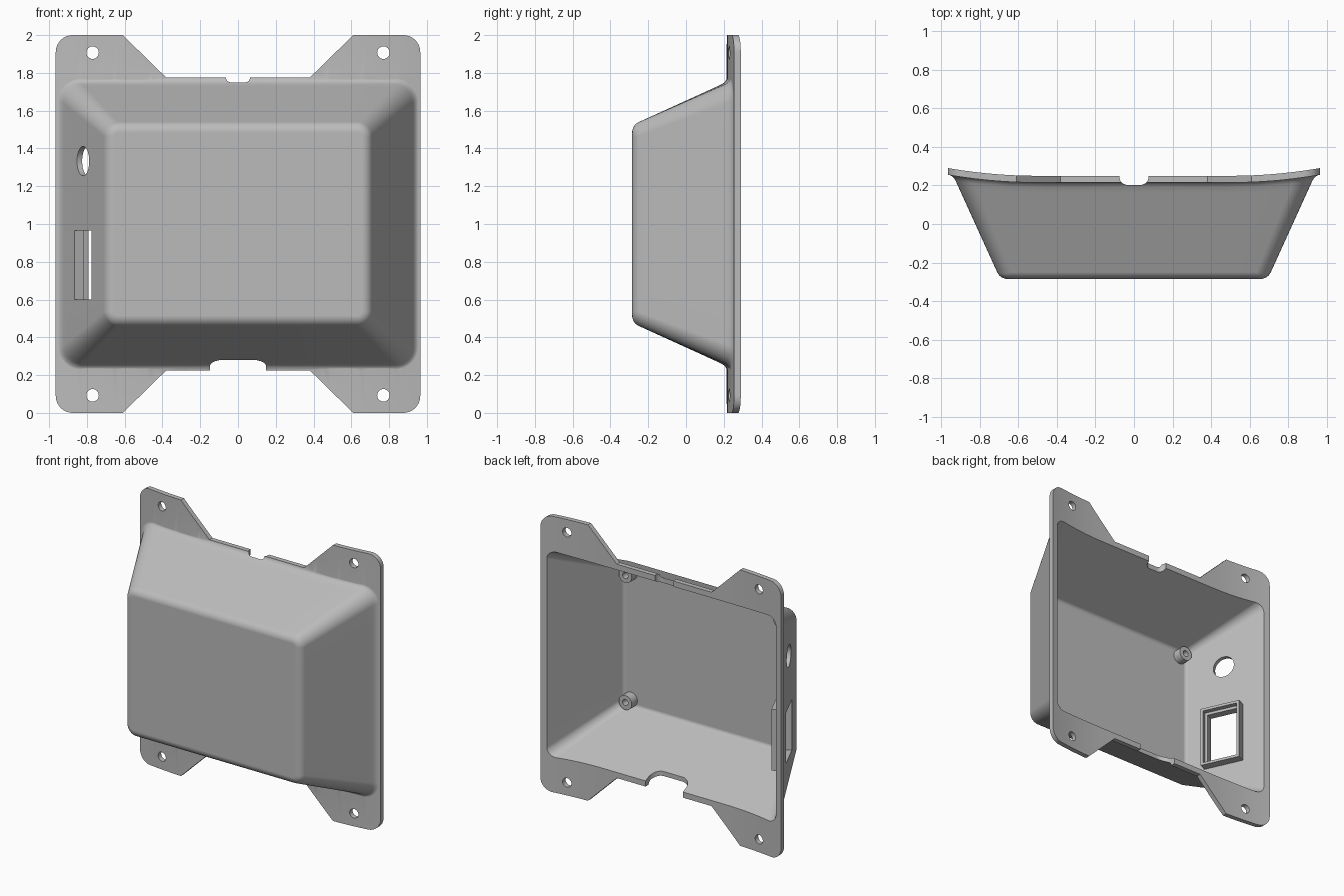
import bpy, bmesh, math
from mathutils import Vector

cube = bpy.data.objects.get("Cube")
if cube:
    bpy.data.objects.remove(cube)

grey = bpy.data.materials.new("plain grey")
grey.use_nodes = True
grey.diffuse_color = (0.5, 0.5, 0.5, 1)
grey.node_tree.nodes["Principled BSDF"].inputs["Base Color"].default_value = grey.diffuse_color

SLOPE = 0.455
TILT = math.atan(SLOPE)
MID = 1.0  # height of the housing centre


def loft(name, rings):
    """Closed solid through rings of equal point count."""
    bm = bmesh.new()
    loops = [[bm.verts.new(p) for p in ring] for ring in rings]
    n = len(loops[0])
    for a, b in zip(loops, loops[1:]):
        for i in range(n):
            bm.faces.new((a[i], a[(i + 1) % n], b[(i + 1) % n], b[i]))
    bm.faces.new(loops[0])
    bm.faces.new(loops[-1])
    bmesh.ops.recalc_face_normals(bm, faces=bm.faces)
    mesh = bpy.data.meshes.new(name)
    bm.to_mesh(mesh)
    bm.free()
    mesh.materials.append(grey)
    obj = bpy.data.objects.new(name, mesh)
    bpy.context.collection.objects.link(obj)
    return obj


def prism(name, pts, lo, hi, place):
    return loft(name, [[place(u, v, w) for u, v in pts] for w in (lo, hi)])


def boolean(obj, operation, tool):
    mod = obj.modifiers.new("cut", 'BOOLEAN')
    mod.operation, mod.solver, mod.object = operation, 'EXACT', tool
    deps = bpy.context.evaluated_depsgraph_get()
    mesh = bpy.data.meshes.new_from_object(obj.evaluated_get(deps))
    obj.modifiers.clear()
    obj.data = mesh
    bpy.data.objects.remove(tool)


def arc(cx, cy, r, start, sweep, n):
    return [(cx + r * math.cos(start + sweep * i / n),
             cy + r * math.sin(start + sweep * i / n)) for i in range(n + 1)]


def circle(cx, cy, r, n=32):
    return arc(cx, cy, r, 0, math.tau, n)[:-1]


def round_rect(hx, hz, r, n=8, fill=8):
    """Rounded rectangle with extra points on its straight sides."""
    pts = []
    for k, (sx, sz) in enumerate(((1, 1), (-1, 1), (-1, -1), (1, -1))):
        pts += arc(sx * (hx - r), sz * (hz - r), r, k * math.pi / 2, math.pi / 2, n)
    out = []
    for i, p in enumerate(pts):
        out.append(p)
        if i % (n + 1) == n:
            a, b = Vector(p), Vector(pts[(i + 1) % len(pts)])
            out += [tuple(a.lerp(b, j / (fill + 1))) for j in range(1, fill + 1)]
    return out


def bend(x):
    return 0.04 * (max(abs(x) - 0.5, 0) / 0.465) ** 2


def along_y(u, v, w):
    return (u, w, v)


def along_z(u, v, w):
    return (u, v, w)


def bowl(name, inset, r, ends):
    """Tapered tub with a rounded front; ends = (y, flare, bend weight)."""
    def half(y):
        return 0.535 + SLOPE * (y + 0.26) - inset / math.cos(TILT)
    yc = -0.285 + inset + r
    hc = half(yc - r * math.sin(TILT)) - r * math.cos(TILT)
    specs = []
    for i in range(9):
        phi = math.pi / 2 + (TILT - math.pi / 2) * i / 8
        specs.append((yc - r * math.sin(phi), hc + r * math.cos(phi),
                      0.02 + r * math.cos(phi), 0))
    specs += [(y, half(y) + f, 0.1 - inset + f, w) for y, f, w in ends]
    rings = []
    for y, h, rad, w in specs:
        rings.append([(x, y + w * bend(x), MID + z)
                      for x, z in round_rect(h + 0.17 + 0.014 * w, h, rad)])
    return loft(name, rings)


# Curved mounting flange sheet
xs = [-1.05 + 2.1 * i / 56 for i in range(57)]
sheet = [(x, 0.215 + bend(x)) for x in xs] + [(x, 0.25 + bend(x)) for x in reversed(xs)]
housing = prism("housing_shell", sheet, -0.1, 2.1, along_z)

# Tapered tub with a fillet into the flange
boolean(housing, 'UNION', bowl("tub", 0, 0.06, [
    (0.165, 0, 0.8), (0.19, 0.001, 1), (0.203, 0.004, 1), (0.211, 0.010, 1),
    (0.2155, 0.020, 1), (0.235, 0.020, 1)]))

# Trim to the four-eared outline
quarter = [(0.38, 0.775), (0.61, 1.0)] + arc(0.875, 0.91, 0.09, math.pi / 2, -math.pi / 2, 10)
right = quarter + [(x, -z) for x, z in reversed(quarter)]
outline = right + [(-x, z) for x, z in reversed(right)]
boolean(housing, 'INTERSECT',
        prism("outline", [(x, z + MID) for x, z in outline], -0.5, 0.5, along_y))

# Hollow inside
boolean(housing, 'DIFFERENCE', bowl("hollow", 0.03, 0.03, [(0.4, 0, 0)]))

# Screw holes in the ears
for x in (-0.77, 0.77):
    for z in (0.093, 1.907):
        boolean(housing, 'DIFFERENCE', prism("screw_hole", circle(x, z, 0.033), 0, 0.5, along_y))

# Cable notches in the top and bottom edges
for half_w, floor, r, lo, hi in ((0.075, 0.203, 0.04, 1.5, 1.9), (0.15, 0.145, 0.075, 0.1, 0.5)):
    notch = [(x, y + floor + 0.2) for x, y in round_rect(half_w, 0.2, r)]
    boolean(housing, 'DIFFERENCE', prism("notch", notch, lo, hi, along_z))

# Openings in the sloping right wall, in wall coordinates
normal = Vector((math.cos(TILT), math.sin(TILT), 0))
tangent = Vector((-math.sin(TILT), math.cos(TILT), 0))
wall = Vector((-0.82, -0.007, 0))


def on_wall(u, v, w):
    return wall + tangent * u + normal * w + Vector((0, 0, v))


def rect(hu, hv, cz=0.783):
    return [(-hu, cz - hv), (hu, cz - hv), (hu, cz + hv), (-hu, cz + hv)]


boolean(housing, 'DIFFERENCE', prism("round_port", circle(0, 1.333, 0.078), -0.1, 0.1, on_wall))
boolean(housing, 'DIFFERENCE', prism("window", rect(0.108, 0.183), -0.1, 0.1, on_wall))

# Raised frame behind the window, with a stepped pocket
frame = prism("window_frame", rect(0.145, 0.222), 0.015, 0.09, on_wall)
boolean(frame, 'DIFFERENCE', prism("pocket", rect(0.128, 0.203), 0.055, 0.2, on_wall))
boolean(frame, 'DIFFERENCE', prism("window", rect(0.108, 0.183), -0.1, 0.2, on_wall))

# Screw posts in the inner corners
parts = [housing, frame]
for side, x in (("right", -0.62), ("left", 0.62)):
    for level, z in (("lower", 0.54), ("upper", 1.46)):
        post = prism(f"{level}_{side}_post", circle(x, z, 0.052), -0.262, -0.19, along_y)
        boolean(post, 'DIFFERENCE', prism("pilot", circle(x, z, 0.022, 20), -0.24, 0, along_y))
        parts.append(post)

# Smooth shading with crisp edges
for obj in bpy.context.selected_objects:
    obj.select_set(False)
for obj in parts:
    obj.select_set(True)
bpy.context.view_layer.objects.active = housing
bpy.ops.object.shade_smooth_by_angle(angle=math.radians(30))
for obj in parts:
    weighted = obj.modifiers.new("even_normals", 'WEIGHTED_NORMAL')
    weighted.keep_sharp = True
